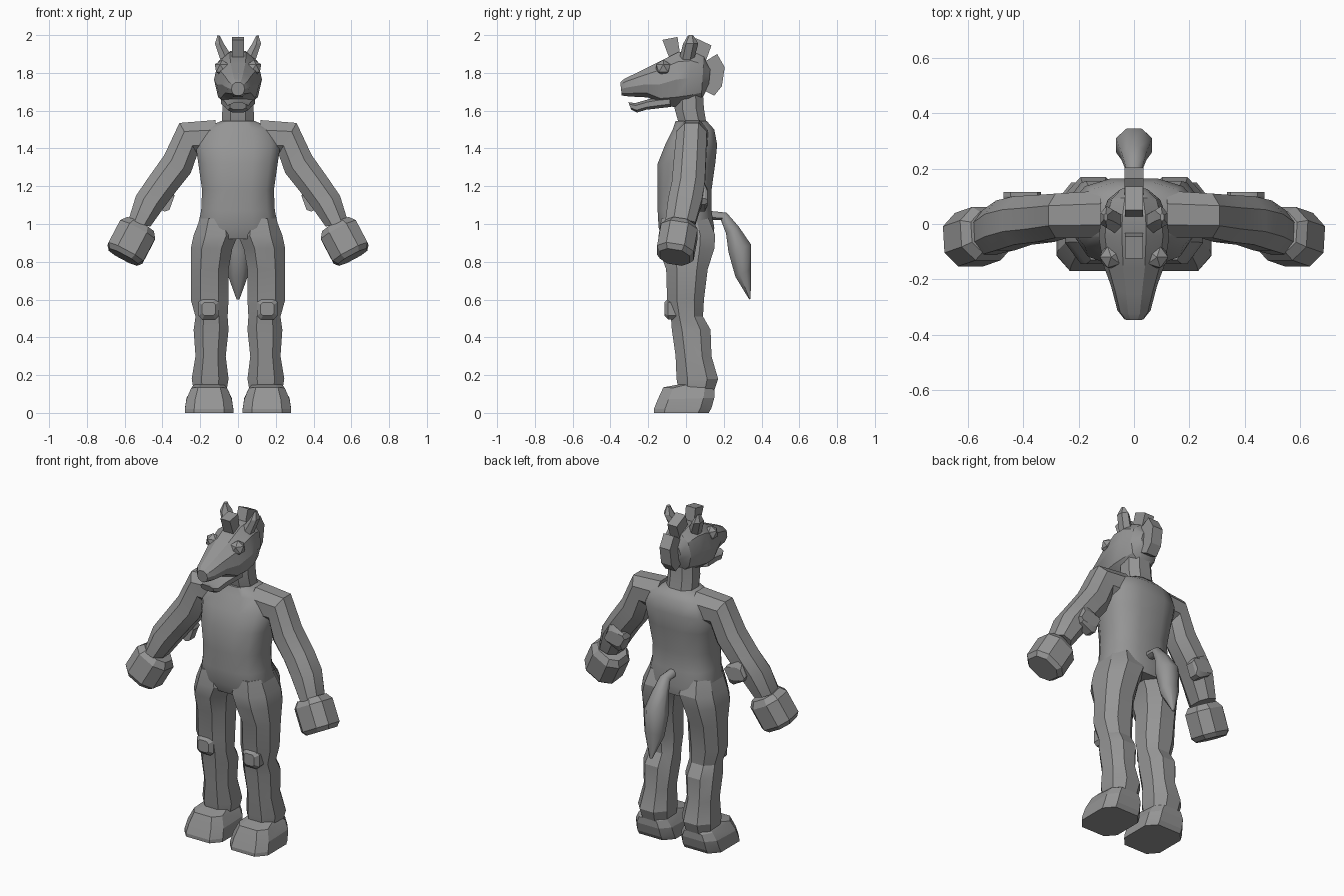
import bpy, bmesh, math
from mathutils import Vector as V

old = bpy.data.objects.get("Cube")
if old:
    bpy.data.objects.remove(old)

grey = bpy.data.materials.new("plain grey")
grey.use_nodes = True
tone = (0.3, 0.3, 0.3, 1)
grey.diffuse_color = tone
grey.node_tree.nodes["Principled BSDF"].inputs["Base Color"].default_value = tone


def ring(a, b, w, n=8, p=1.0):
    """Rounded section spanning a to b, with half-width vector w."""
    a, b, w = V(a), V(b), V(w)
    mid, u = (a + b) / 2, (a - b) / 2
    raw = []
    for i in range(n):
        t = 2 * math.pi * (i + 0.5) / n
        c, s = math.cos(t), math.sin(t)
        raw.append((math.copysign(abs(c) ** p, c), math.copysign(abs(s) ** p, s)))
    cm, sm = max(r[0] for r in raw), max(r[1] for r in raw)
    return [mid + u * (c / cm) + w * (s / sm) for c, s in raw]


def finish(name, bm, mirror, angle):
    bmesh.ops.recalc_face_normals(bm, faces=bm.faces)
    me = bpy.data.meshes.new(name)
    bm.to_mesh(me)
    bm.free()
    me.materials.append(grey)
    ob = bpy.data.objects.new(name, me)
    bpy.context.collection.objects.link(ob)
    if mirror:
        ob.modifiers.new("Mirror", 'MIRROR')
    bpy.ops.object.select_all(action='DESELECT')
    ob.select_set(True)
    bpy.context.view_layer.objects.active = ob
    bpy.ops.object.shade_smooth_by_angle(angle=math.radians(angle))
    return ob


def loft(name, rings, mirror=False, angle=25):
    bm = bmesh.new()
    rows = [[bm.verts.new(p) for p in r] for r in rings]
    n = len(rows[0])
    for r, q in zip(rows, rows[1:]):
        for i in range(n):
            bm.faces.new((r[i], r[(i + 1) % n], q[(i + 1) % n], q[i]))
    bm.faces.new(rows[0])
    bm.faces.new(rows[-1])
    return finish(name, bm, mirror, angle)


def level(x0, x1, y0, y1, z, n=8, p=1.0):
    """Horizontal section."""
    y = (y0 + y1) / 2
    return ring((x1, y, z), (x0, y, z), (0, (y1 - y0) / 2, 0), n, p)


def profile(top, bottom, half, n=8, p=1.0):
    """Section across the centre plane, from (y, z) points."""
    return ring((0, *top), (0, *bottom), (half, 0, 0), n, p)


def slab(name, pts, half):
    loft(name, [[V((x, *p)) for p in pts] for x in (-half, half)], angle=10)


# Torso and neck
torso = [(.20, -.12, .14, .92), (.215, -.145, .15, .98), (.195, -.15, .135, 1.07),
         (.19, -.15, .135, 1.18), (.21, -.15, .155, 1.32), (.225, -.11, .165, 1.42),
         (.19, -.07, .15, 1.50), (.09, -.055, .11, 1.545)]
loft("torso", [level(-h, h, a, b, z, 12, .75) for h, a, b, z in torso], angle=40)
loft("neck", [level(-h, h, a, b, z, 8, .85) for h, a, b, z in
              [(.085, -.035, .11, 1.52), (.083, -.06, .095, 1.61), (.08, -.06, .09, 1.69)]])

# Arms: outer and inner (x, z) points, then the depth range
arm = [((.12, 1.55), (.12, 1.36), -.05, .12), ((.31, 1.535), (.215, 1.37), -.05, .11),
       ((.39, 1.365), (.25, 1.27), -.065, .105), ((.475, 1.245), (.33, 1.17), -.075, .10),
       ((.54, 1.15), (.39, 1.09), -.095, .085), ((.58, 1.02), (.465, .985), -.11, .05)]
loft("arm", [ring((o[0], (a + b) / 2, o[1]), (i[0], (a + b) / 2, i[1]), (0, (b - a) / 2, 0), 8, .9)
             for o, i, a, b in arm], True)

# Elbow and knee pads
loft("elbow_pad", [ring((.46, y, 1.16 + s), (.35, y, 1.12 - s), (-.02, 0, .045 + s), 8, .5)
                   for y, s in [(.05, .01), (.10, .01), (.115, -.01)]], True)
loft("knee_pad", [ring((.155 + s, y, .55), (.155 - s, y, .55), (0, 0, s), 8, .5)
                  for y, s in [(-.05, .055), (-.095, .055), (-.115, .035)]], True)

# Mitten hands, a chunky block along the forearm line
wrist, along, across = V((.52, -.03, .99)), V((.46, -.16, -.87)), V((.88, 0, .47))
depth = V((.06, 1, -.16))
loft("hand", [ring(wrist + along * d + across * s, wrist + along * d - across * s, depth * s * .92, 8, .8)
              for d, s in [(-.005, .08), (.03, .105), (.165, .105), (.19, .085)]], True, 15)

# Legs
leg = [(.03, .20, -.13, .12, 1.03), (.0, .235, -.145, .155, .94), (.03, .25, -.145, .15, .87),
       (.05, .25, -.105, .115, .76), (.05, .25, -.10, .095, .60), (.055, .225, -.08, .09, .51),
       (.05, .235, -.075, .13, .44), (.065, .225, -.055, .135, .30), (.05, .245, -.05, .17, .18),
       (.06, .235, -.04, .15, .12)]
loft("leg", [level(*s, 8, .85) for s in leg], True)

# Shoes: toe (y, z), heel (y, z), half width
shoe = [((-.17, 0), (.12, 0), .128), ((-.17, .02), (.135, .025), .128),
        ((-.15, .07), (.15, .08), .12), ((-.12, .135), (.15, .12), .095),
        ((-.03, .152), (.13, .135), .08)]
loft("shoe", [ring((.153, *t), (.153, *h), (w, 0, 0), 8, .55) for t, h, w in shoe], True, 15)

# Head and lower jaw
head = [((.13, 1.83), (.12, 1.73), .05), ((.095, 1.885), (.08, 1.655), .095),
        ((.03, 1.915), (.01, 1.63), .12), ((-.04, 1.91), (-.06, 1.62), .127),
        ((-.16, 1.85), (-.13, 1.625), .112), ((-.25, 1.805), (-.20, 1.67), .083),
        ((-.325, 1.77), (-.30, 1.675), .06), ((-.348, 1.75), (-.34, 1.68), .035)]
loft("head", [profile(*s, 10, .9) for s in head])
jaw = [((-.09, 1.68), (-.08, 1.62), .09), ((-.20, 1.66), (-.21, 1.605), .068),
       ((-.27, 1.64), (-.26, 1.59), .055), ((-.305, 1.645), (-.29, 1.605), .042)]
loft("lower_jaw", [profile(*s, 8, .8) for s in jaw])

# Eyes
bm = bmesh.new()
bmesh.ops.create_icosphere(bm, subdivisions=1, radius=.045)
bmesh.ops.translate(bm, verts=bm.verts, vec=(.083, -.12, 1.825))
finish("eye", bm, True, 10)

# Ears
loft("ear", [ring((.09, .0, 1.86), (.04, .01, 1.90), (0, .04, 0), 6),
             ring((.122, .02, 1.955), (.075, .03, 1.955), (0, .04, 0), 6),
             ring((.108, .025, 2.0), (.095, .025, 1.995), (0, .015, 0), 6)], True, 15)

# Mane tufts along the crown and nape
slab("forelock", [(-.125, 1.975), (-.045, 1.99), (-.03, 1.89), (-.085, 1.87)], .032)
slab("crown_tuft", [(.05, 1.985), (.135, 1.945), (.10, 1.85), (.02, 1.89)], .032)
slab("nape_mane", [(.10, 1.86), (.165, 1.90), (.205, 1.83), (.19, 1.73), (.15, 1.68), (.09, 1.71)], .035)

# Tail: outer and inner (y, z) points, half width
tail = [((.12, 1.07), (.12, 1.02), .025), ((.215, 1.06), (.185, 1.02), .03),
        ((.28, .985), (.212, .95), .045), ((.345, .89), (.225, .85), .066),
        ((.345, .76), (.262, .72), .055), ((.342, .605), (.335, .60), .008)]
loft("tail", [profile(*s) for s in tail], angle=50)
